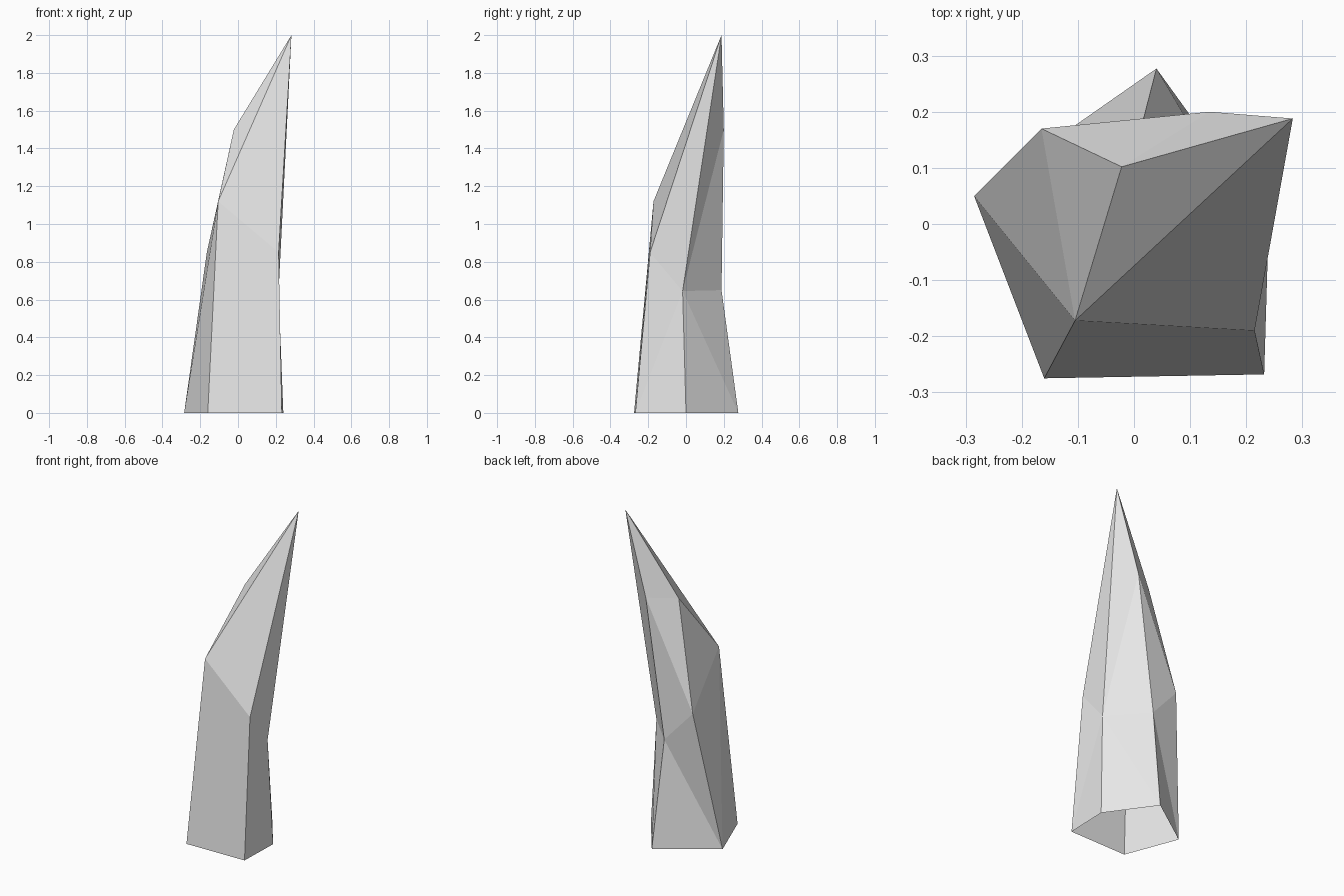
import bpy
import bmesh

cube = bpy.data.objects.get("Cube")
if cube:
    bpy.data.objects.remove(cube, do_unlink=True)

# One plain stone colour
stone = bpy.data.materials.new("pale_grey_stone")
stone.use_nodes = True
grey = (0.8, 0.8, 0.8, 1.0)
stone.diffuse_color = grey
stone.node_tree.nodes["Principled BSDF"].inputs["Base Color"].default_value = grey

bm = bmesh.new()


def ring(points):
    return [bm.verts.new(p) for p in points]


# Five-sided foot, uneven waist and leaning tip
foot = ring([(-0.285, 0.05, 0), (-0.16, -0.275, 0), (0.232, -0.268, 0),
             (0.24, 0, 0), (0.04, 0.277, 0)])
waist = ring([(-0.165, 0.17, 0.85), (-0.105, -0.172, 1.12), (0.215, -0.19, 0.85),
              (0.215, -0.018, 0.645), (0.017, 0.188, 0.65)])
shoulder, back_ridge, tip = ring([(-0.022, 0.102, 1.5), (0.135, 0.2, 1.5),
                                  (0.283, 0.188, 2)])

# Lower walls, each split along its crease; the foot stays open
rising = (True, False, True, False, False)
for i, up in enumerate(rising):
    j = (i + 1) % 5
    a, b, c, d = foot[i], foot[j], waist[j], waist[i]
    halves = ((a, b, c), (a, c, d)) if up else ((a, b, d), (b, c, d))
    for tri in halves:
        bm.faces.new(tri)

# Upper facets meeting at the tip
left, front, right, right_back, back = waist
for tri in ((left, front, shoulder), (front, tip, shoulder),
            (front, right, tip), (right, right_back, tip),
            (right_back, back_ridge, tip), (right_back, back, back_ridge),
            (back, left, back_ridge), (left, shoulder, back_ridge),
            (shoulder, tip, back_ridge)):
    bm.faces.new(tri)

# Correct the one wall whose crease runs the other way
wall = [f for f in bm.faces if foot[2] in f.verts and
        (foot[3] in f.verts or waist[3] in f.verts) and foot[1] not in f.verts]
assert len(wall) == 2

bmesh.ops.recalc_face_normals(bm, faces=bm.faces[:])
mesh = bpy.data.meshes.new("crystal_shard")
bm.to_mesh(mesh)
bm.free()
mesh.materials.append(stone)
shard = bpy.data.objects.new("crystal_shard", mesh)
bpy.context.collection.objects.link(shard)
